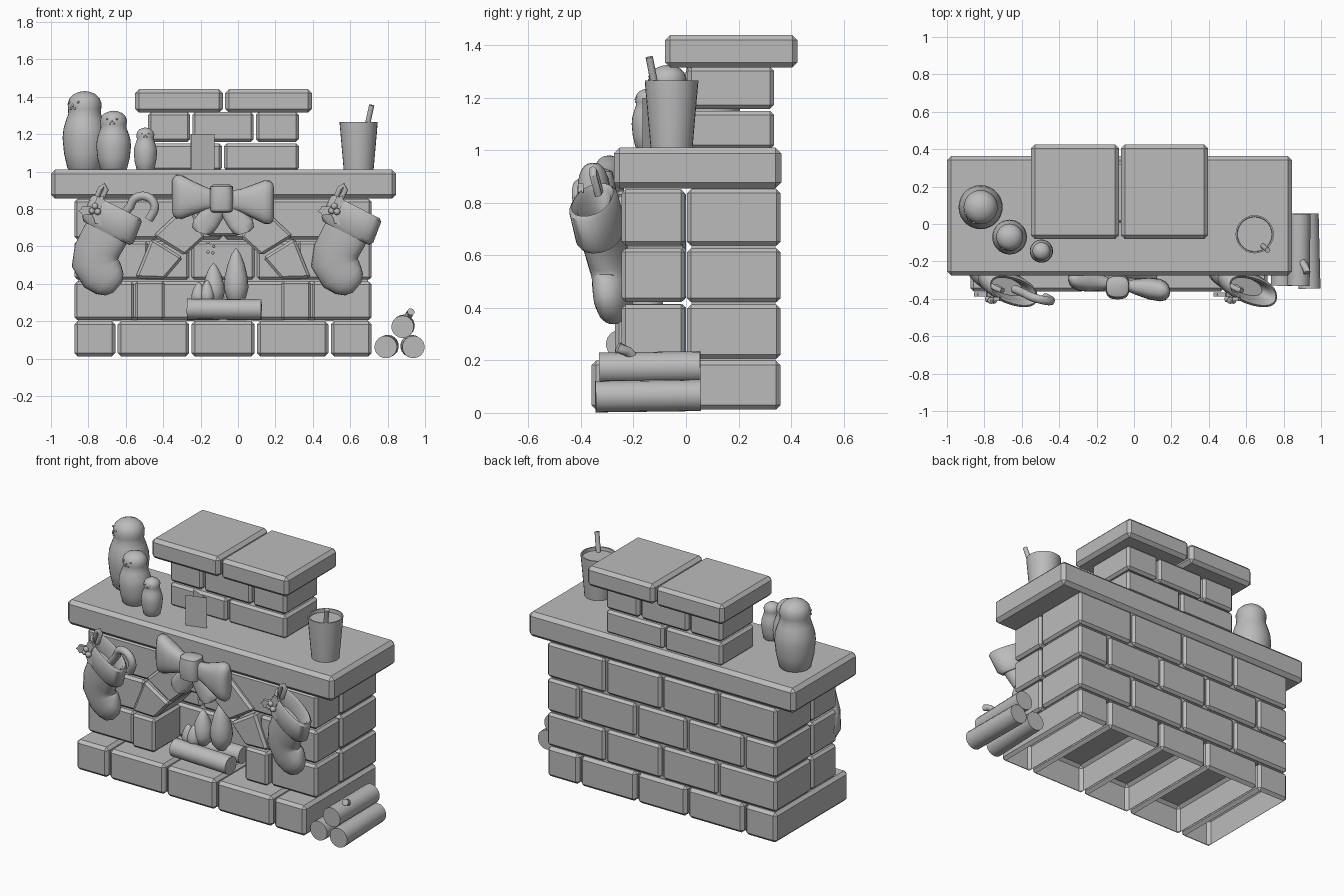
import bpy, bmesh, math
from mathutils import Vector as V

cube = bpy.data.objects.get("Cube")
if cube:
    bpy.data.objects.remove(cube)

grey = bpy.data.materials.new("plain grey")
grey.use_nodes = True
COL = (0.5, 0.5, 0.5, 1)
grey.diffuse_color = COL
grey.node_tree.nodes["Principled BSDF"].inputs["Base Color"].default_value = COL
Y = V((0, 1, 0))


def finish(name, bm, smooth=0):
    bmesh.ops.recalc_face_normals(bm, faces=bm.faces)
    me = bpy.data.meshes.new(name)
    bm.to_mesh(me)
    bm.free()
    me.materials.append(grey)
    if smooth:
        me.shade_smooth()
        me.set_sharp_from_angle(angle=math.radians(smooth))
    ob = bpy.data.objects.new(name, me)
    bpy.context.scene.collection.objects.link(ob)
    return ob


def prism(bm, outline, y0, y1):
    """Extrude an x-z outline from y0 to y1."""
    f = bm.faces.new([bm.verts.new((x, y0, z)) for x, z in outline])
    ext = bmesh.ops.extrude_face_region(bm, geom=[f])["geom"]
    bmesh.ops.translate(bm, verts=[g for g in ext if isinstance(g, bmesh.types.BMVert)],
                        vec=(0, y1 - y0, 0))


def bricks(name, boxes, bevel=0.015, open_bottom=False):
    """Bevelled blocks given as x0, x1, y0, y1, z0, z1."""
    bm = bmesh.new()
    for x0, x1, y0, y1, z0, z1 in boxes:
        prism(bm, [(x0, z0), (x1, z0), (x1, z1), (x0, z1)], y0, y1)
    bmesh.ops.recalc_face_normals(bm, faces=bm.faces)
    if bevel:
        bmesh.ops.bevel(bm, geom=bm.edges[:], offset=bevel, segments=1, affect='EDGES')
    if open_bottom:
        low = [f for f in bm.faces if f.normal.z < -0.9]
        bmesh.ops.delete(bm, geom=low, context='FACES')
    return finish(name, bm)


def course(x0, seams, x1, y0, y1, z0, z1, gap=0.006):
    """One row of bricks split at the seams."""
    cuts = [x0 - gap] + seams + [x1 + gap]
    return [(a + gap, b - gap, y0, y1, z0, z1) for a, b in zip(cuts, cuts[1:])]


def loft(name, sections, n=20, power=1.0, smooth=50):
    """Skin rings given as centre, u axis, v axis."""
    bm = bmesh.new()
    rings = []
    for c, u, v in sections:
        ring = []
        for i in range(n):
            a = math.tau * i / n
            p, q = math.cos(a), math.sin(a)
            p = math.copysign(abs(p) ** power, p)
            q = math.copysign(abs(q) ** power, q)
            ring.append(bm.verts.new(c + u * p + v * q))
        rings.append(ring)
    for r, s in zip(rings, rings[1:]):
        for i in range(n):
            j = (i + 1) % n
            bm.faces.new((r[i], r[j], s[j], s[i]))
    bm.faces.new(rings[0])
    bm.faces.new(rings[-1])
    return finish(name, bm, smooth)


def tube(name, pts, radius, n=16):
    pts = [V(p) for p in pts]
    out = []
    for i, p in enumerate(pts):
        t = (pts[min(i + 1, len(pts) - 1)] - pts[max(i - 1, 0)]).normalized()
        u = t.cross(Y if abs(t.y) < 0.8 else V((1, 0, 0))).normalized()
        out.append((p, u * radius, t.cross(u) * radius))
    return loft(name, out, n)


def lathe(name, x, y, z, profile, n=28):
    return loft(name, [(V((x, y, z + h)), V((r, 0, 0)), V((0, r, 0))) for r, h in profile], n)


def ball(name, loc, r):
    bm = bmesh.new()
    bmesh.ops.create_icosphere(bm, subdivisions=2, radius=r)
    bmesh.ops.translate(bm, verts=bm.verts, vec=loc)
    return finish(name, bm, 180)


# Hearth and brick wall
L, R, MID = -0.875, 0.715, -0.08
even, odd = [-0.65, -0.255, 0.095, 0.49], [-0.47, MID, 0.31]
bricks("hearth", course(L, even, R, -0.36, 0.36, 0.012, 0.2), 0.018, True)
rows = [(0.207, 0.412), (0.422, 0.627), (0.637, 0.852)]
for i, (z0, z1) in enumerate(rows):
    bricks("back_wall_row", course(L, even if i % 2 else odd, R, 0.004, 0.36, z0, z1))
    half = (0.475, 0.40, 0.19)[i]
    bricks("front_wall_row", [(L, MID - half, -0.245, -0.004, z0, z1),
                              (MID + half, R, -0.245, -0.004, z0, z1)])
bricks("mortar_core", [(L + 0.02, R - 0.02, 0.02, 0.34, 0.2, 0.86)], 0)

# Arch around the firebox
arch = [[(0.312, 0.207), (0.47, 0.207), (0.47, 0.415), (0.312, 0.415)],
        [(0.312, 0.425), (0.47, 0.43), (0.383, 0.645), (0.213, 0.54)],
        [(0.205, 0.55), (0.375, 0.655), (0.185, 0.835), (0.094, 0.65)]]
bm = bmesh.new()
for side in (1, -1):
    for block in arch:
        prism(bm, [(MID + side * x, z) for x, z in block], -0.27, 0.0)
prism(bm, [(MID - 0.085, 0.655), (MID + 0.085, 0.655), (MID + 0.175, 0.845), (MID - 0.175, 0.845)],
      -0.27, 0.0)
bmesh.ops.recalc_face_normals(bm, faces=bm.faces)
bmesh.ops.bevel(bm, geom=bm.edges[:], offset=0.014, segments=1, affect='EDGES')
finish("firebox_arch", bm)

# Mantel shelf and chimney
bricks("mantel", [(-1.0, 0.845, -0.275, 0.363, 0.855, 1.01)], 0.022)
bricks("chimney_lower", course(-0.48, [MID], 0.325, 0.005, 0.335, 1.005, 1.15))
bricks("chimney_upper", course(-0.48, [-0.25, 0.09], 0.325, 0.005, 0.335, 1.158, 1.318))
bricks("chimney_cap", course(-0.55, [-0.075], 0.395, -0.08, 0.425, 1.315, 1.44), 0.02)

# Nesting dolls with small faces: x, y, radius, height, facing angle
doll = [(0.72, 0), (0.78, 0.02), (0.93, 0.2), (1, 0.4), (0.96, 0.52), (0.83, 0.64), (0.74, 0.71),
        (0.75, 0.77), (0.77, 0.84), (0.68, 0.91), (0.5, 0.96), (0.25, 0.99), (0.02, 1)]
for x, y, r, h, turn in [(-0.82, 0.09, 0.118, 0.42, -45), (-0.665, -0.07, 0.093, 0.315, -8),
                         (-0.495, -0.145, 0.062, 0.225, 0)]:
    lathe("nesting_doll", x, y, 1.01, [(r * a, h * b) for a, b in doll])
    for off, up in [(-22, 0.86), (22, 0.86), (0, 0.82), (-9, 0.78), (9, 0.78)]:
        a = math.radians(turn + off)
        ball("doll_face", (x + 0.76 * r * math.sin(a), y - 0.76 * r * math.cos(a), 1.01 + h * up), r * 0.06)

# Folded greeting card
bm = bmesh.new()
fold = [(-0.255, -0.08), (-0.125, -0.13), (-0.25, -0.165)]
lo, hi = [[bm.verts.new((x, y, z)) for x, y in fold] for z in (1.01, 1.2)]
for i in range(2):
    bm.faces.new((lo[i], lo[i + 1], hi[i + 1], hi[i]))
finish("greeting_card", bm)

# Cup with straw
lathe("cup", 0.645, -0.055, 1.01,
      [(0.08, 0), (0.102, 0.25), (0.102, 0.256), (0.094, 0.256), (0.092, 0.235)])
tube("straw", [(0.67, -0.1, 1.15), (0.715, -0.14, 1.355)], 0.014, 12)

# Log pile beside the hearth
for x, z, dx, y0 in [(0.79, 0.062, 0.01, -0.33), (0.938, 0.062, -0.01, -0.345), (0.88, 0.17, 0.005, -0.33)]:
    tube("stacked_log", [(x, y0, z), (x + dx, 0.055, z + 0.005)], 0.06, 18)
tube("log_twig", [(0.89, -0.19, 0.2), (0.915, -0.225, 0.235), (0.925, -0.26, 0.25)], 0.02, 10)

# Fire: logs, flames and sparks
tube("fire_log", [(-0.272, -0.235, 0.265), (0.125, -0.25, 0.262)], 0.055, 18)
tube("fire_log", [(-0.25, -0.1, 0.26), (0.1, -0.09, 0.26)], 0.052, 18)
flame = [(0.35, 0), (0.8, 0.12), (1, 0.3), (0.92, 0.5), (0.68, 0.72), (0.36, 0.9), (0.04, 1)]
for x, y, r, h in [(-0.01, -0.15, 0.066, 0.3), (-0.13, -0.16, 0.06, 0.22),
                   (-0.165, -0.2, 0.04, 0.13), (-0.21, -0.19, 0.04, 0.12)]:
    lathe("flame", x, y, 0.29, [(r * a, h * b) for a, b in flame], 18)
for x, z in [(-0.16, 0.62), (-0.13, 0.6), (-0.135, 0.565), (-0.16, 0.57)]:
    ball("spark", (x, -0.16, z), 0.009)


# Bow on the arch
def bow_y(x):
    return -0.325 - 0.13 * (x - MID)


for side in (1, -1):
    loop = []
    for s, h, d in [(0.03, 0.05, 0.025), (0.09, 0.06, 0.042), (0.16, 0.09, 0.058), (0.22, 0.116, 0.06),
                    (0.25, 0.116, 0.05), (0.267, 0.1, 0.03), (0.272, 0.08, 0.01)]:
        x = MID + side * s
        loop.append((V((x, bow_y(x), 0.85 - side * 0.06 * s)), V((0, 0, h)), V((0, d, 0))))
    loft("bow_loop", loop, 24, 0.8)
    tail = []
    for s, z, w in [(0.02, 0.82, 0.04), (0.06, 0.77, 0.06), (0.095, 0.72, 0.065),
                    (0.11, 0.685, 0.055), (0.113, 0.67, 0.03)]:
        x = MID + side * s
        tail.append((V((x, bow_y(x) + 0.01, z)), V((w, 0, 0.3 * w * side)), V((0, 0.035, 0))))
    loft("bow_tail", tail, 18, 0.8)
knot = [(0.93, 0.045, 0.03), (0.92, 0.06, 0.055), (0.855, 0.064, 0.068), (0.79, 0.06, 0.055), (0.78, 0.045, 0.03)]
loft("bow_knot", [(V((-0.088, -0.335, z)), V((w, 0, 0)), V((0, d, 0))) for z, w, d in knot], 24, 0.7)


# Stockings with cuff, hanging loop and holly
def hang(x, z, shift, out=0.0):
    return V((x + shift, -0.315 - 0.27 * (x + 0.68) - 0.15 * (z - 0.6) - out, z))


def sock(name, sections, shift):
    rings = []
    for x, z, r, t, deg in sections:
        a = math.radians(deg)
        u = V((math.cos(a), -0.27 * math.cos(a), math.sin(a))) * r
        rings.append((hang(x, z, shift), u, Y * t))
    return loft(name, rings, 24, 0.9)


for shift in (0, 1.28):
    sock("stocking", [(-0.69, 0.7, 0.12, 0.065, -28), (-0.715, 0.65, 0.122, 0.07, -26),
                      (-0.755, 0.575, 0.122, 0.073, -16), (-0.765, 0.51, 0.125, 0.073, 8),
                      (-0.73, 0.455, 0.118, 0.072, 38), (-0.69, 0.42, 0.1, 0.065, 48),
                      (-0.66, 0.395, 0.075, 0.05, 50), (-0.643, 0.38, 0.035, 0.025, 50)], shift)
    sock("stocking_cuff", [(-0.685, 0.715, 0.1, 0.045, -27), (-0.653, 0.795, 0.12, 0.055, -27),
                           (-0.645, 0.812, 0.138, 0.07, -27), (-0.65, 0.8, 0.152, 0.082, -27),
                           (-0.695, 0.69, 0.155, 0.085, -27), (-0.703, 0.67, 0.138, 0.075, -27)], shift)
    tube("stocking_loop", [hang(x, z, shift) for x, z in
                           [(-0.765, 0.84), (-0.735, 0.91), (-0.715, 0.925), (-0.705, 0.905), (-0.74, 0.83)]],
         0.014, 10)
    bm = bmesh.new()
    for turn in (60, 185, 290):
        a = math.radians(turn)
        c = hang(-0.765 + 0.045 * math.cos(a), 0.795 + 0.045 * math.sin(a), shift, 0.07)
        pts = []
        for k in range(12):
            b = math.tau * k / 12
            s = 1.0 if k % 2 == 0 else 0.75
            p, q = 0.045 * s * math.cos(b), 0.028 * s * math.sin(b)
            pts.append((c.x + p * math.cos(a) - q * math.sin(a), c.z + p * math.sin(a) + q * math.cos(a)))
        prism(bm, pts, c.y - 0.008, c.y + 0.012)
    finish("holly_leaves", bm)
    for x, z in [(-0.78, 0.79), (-0.75, 0.785), (-0.765, 0.815)]:
        ball("holly_berry", hang(x, z, shift, 0.085), 0.018)

# Candy cane in the left-hand stocking
hook = [(-0.64, 0.74), (-0.575, 0.815)]
hook += [(-0.51 + 0.065 * math.cos(math.radians(d)), 0.81 + 0.06 * math.sin(math.radians(d)))
         for d in range(150, -40, -20)]
tube("candy_cane", [hang(x, z, 0) for x, z in hook + [(-0.475, 0.745)]], 0.023, 14)
